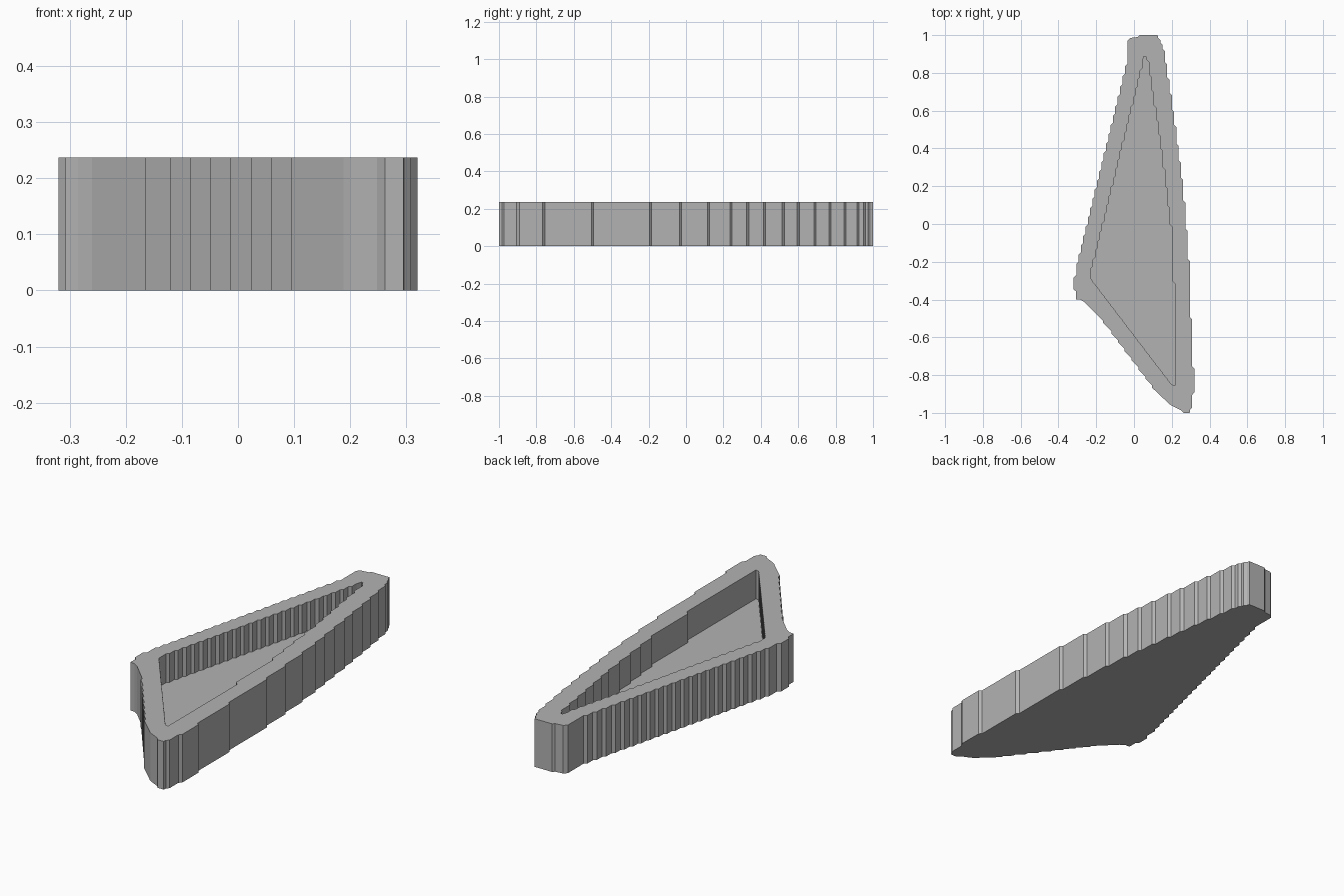
import bpy
import bmesh

cube = bpy.data.objects.get("Cube")
if cube:
    bpy.data.objects.remove(cube, do_unlink=True)

STEP = 0.012      # width of one stair in the outline
HEIGHT = 0.237
FLOOR = 0.095


def stairs(a, b):
    """Points from a to b: straight runs in y joined by short 45 degree jogs."""
    n = max(1, round(abs(b[0] - a[0]) / STEP))
    dx, dy = (b[0] - a[0]) / n, (b[1] - a[1]) / n
    jog = min(abs(dx), abs(dy) * 0.9) * (1 if dy > 0 else -1)
    points = []
    for i in range(n):
        x, y = a[0] + i * dx, a[1] + (i + 1) * dy
        points += [(x, y - jog), (x + dx, y)]
    return points


def stair_path(corners):
    points = [corners[0]]
    for a, b in zip(corners, corners[1:]):
        points += stairs(a, b)
    return points


# Outer outline, counter-clockwise from the front tip
outer = [(0.262, -1.0), (0.295, -1.0), (0.296, -0.985), (0.308, -0.973),
         (0.308, -0.905), (0.32, -0.89)]
x = 0.32
for y in (-0.76, -0.5, -0.19, -0.03, 0.12, 0.24, 0.33, 0.42, 0.52,
          0.60, 0.69, 0.77, 0.85, 0.92, 0.955, 0.98):
    outer += [(x, y - STEP / 2), (x - STEP, y + STEP / 2)]
    x -= STEP
outer += [(0.125, 1.0), (0.03, 1.0), (0.02, 0.99), (-0.02, 0.985), (-0.035, 0.97)]
outer += stair_path([(-0.035, 0.89), (-0.1, 0.62), (-0.305, -0.21)])
outer += [(-0.305, -0.27), (-0.32, -0.285), (-0.32, -0.345), (-0.307, -0.357),
          (-0.307, -0.4), (-0.285, -0.4), (-0.26, -0.415)]

# Front left edge: 45 degree facets with small straight drops
x, y = outer[-1]
for drop in (-0.165, -0.12, -0.085, -0.05, -0.013, 0.024, 0.06, 0.095):
    y -= drop - x
    x = drop
    outer += [(x, y), (x, y - STEP)]
    y -= STEP
outer += [(0.188, -0.954), (0.2, -0.962), (0.248, -0.985)]

# Inner outline of the recess
inner = stair_path([(0.217, -0.855), (0.2, -0.3), (0.186, 0.0), (0.14, 0.4),
                    (0.103, 0.63), (0.067, 0.87)])
inner += [(0.062, 0.887), (0.052, 0.887)]
inner += stair_path([(0.044, 0.86), (-0.228, -0.235)])
inner += [(-0.228, -0.29)]
inner += stair_path([(-0.216, -0.305), (0.2, -0.85)])

# Tray body: outer wall, recess wall, base, recessed floor and rim
bm = bmesh.new()


def ring(points, z):
    return [bm.verts.new((px, py, z)) for px, py in points]


def wall(low, high):
    for i in range(len(low)):
        j = (i + 1) % len(low)
        bm.faces.new((low[i], low[j], high[j], high[i]))


outer_low, outer_top = ring(outer, 0), ring(outer, HEIGHT)
inner_low, inner_top = ring(inner, FLOOR), ring(inner, HEIGHT)
wall(outer_low, outer_top)
wall(inner_top, inner_low)
bm.faces.new(outer_low[::-1])
bm.faces.new(inner_low)
rim_edges = [bm.edges.get((loop[i - 1], loop[i]))
             for loop in (outer_top, inner_top) for i in range(len(loop))]
bmesh.ops.triangle_fill(bm, edges=rim_edges, use_beauty=True, normal=(0, 0, 1))
bmesh.ops.recalc_face_normals(bm, faces=bm.faces[:])

mesh = bpy.data.meshes.new("tray")
bm.to_mesh(mesh)
bm.free()
tray = bpy.data.objects.new("tray", mesh)
bpy.context.scene.collection.objects.link(tray)

# Plain grey material
grey = bpy.data.materials.new("plain_grey")
grey.use_nodes = True
colour = (0.45, 0.45, 0.45, 1)
grey.diffuse_color = colour
grey.node_tree.nodes["Principled BSDF"].inputs["Base Color"].default_value = colour
mesh.materials.append(grey)
